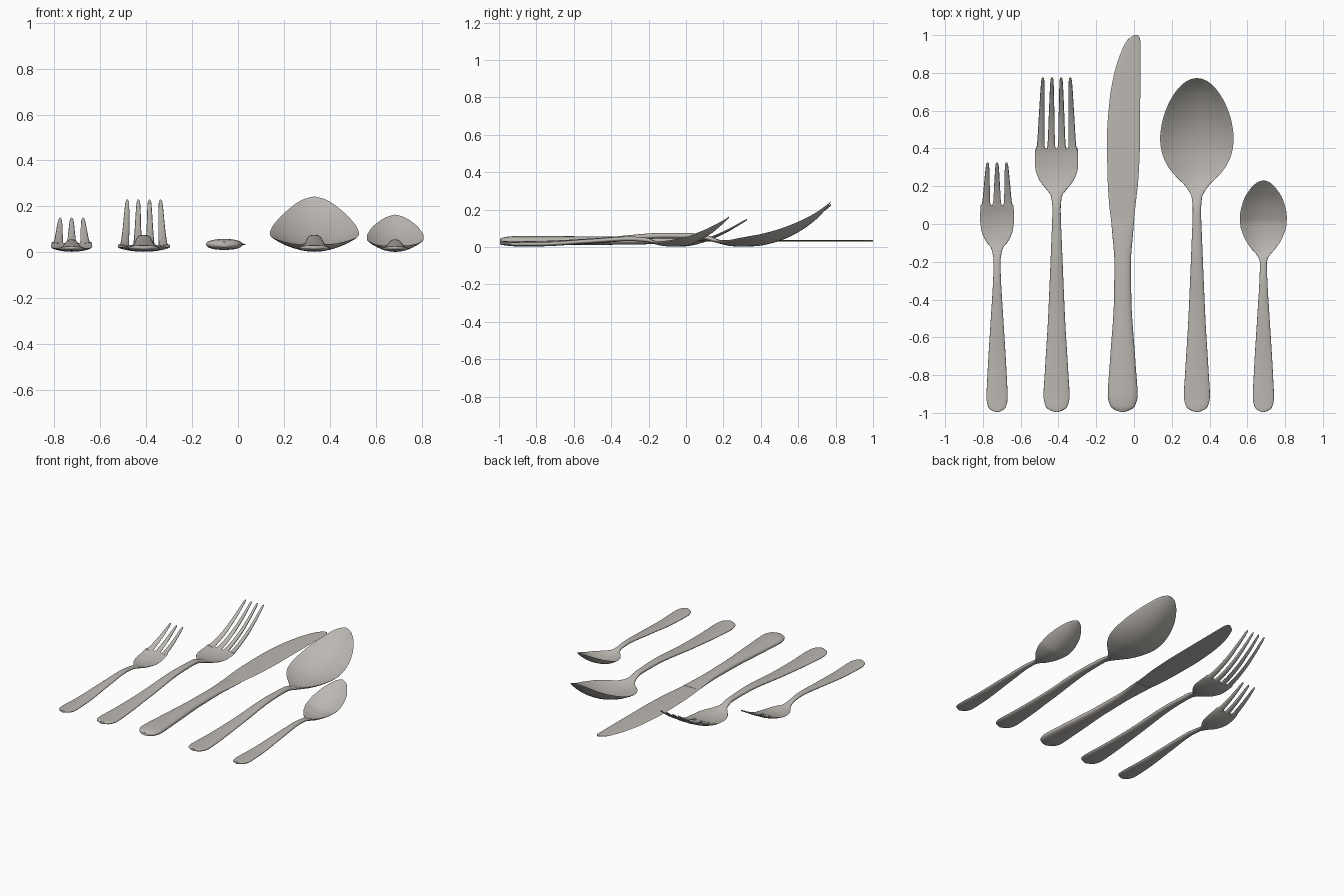
import bpy, bmesh, math

if "Cube" in bpy.data.objects:
    bpy.data.objects.remove(bpy.data.objects["Cube"])

steel = bpy.data.materials.new("brushed_steel")
steel.use_nodes = True
steel.diffuse_color = (0.50, 0.475, 0.445, 1)
steel.node_tree.nodes["Principled BSDF"].inputs["Base Color"].default_value = steel.diffuse_color


def interpolate(points, y):
    """Monotone cubic through (y, value) points."""
    count = len(points)
    if y <= points[0][0]:
        return points[0][1]
    if y >= points[-1][0]:
        return points[-1][1]
    secant = [(b[1] - a[1]) / (b[0] - a[0]) for a, b in zip(points, points[1:])]

    def slope(i):
        if i == 0 or i == count - 1:
            return secant[min(i, count - 2)]
        left, right = secant[i - 1], secant[i]
        return 2 * left * right / (left + right) if left * right > 0 else 0

    i = max(k for k in range(count - 1) if points[k][0] <= y)
    step = points[i + 1][0] - points[i][0]
    t = (y - points[i][0]) / step
    s = 1 - t
    return (points[i][1] * (1 + 2 * t) * s * s + points[i + 1][1] * (3 - 2 * t) * t * t
            + step * t * s * (slope(i) * s - slope(i + 1) * t))


def column(rows, index):
    return [(row[0], row[index]) for row in rows]


def half_width(rows, y):
    # Interpolating the square gives naturally round ends
    squared = [(row[0], row[1] ** 2) for row in rows]
    return math.sqrt(max(interpolate(squared, y), 1e-6))


def loft(bm, stations, sides):
    """Skin rings given as (y, centre x, half width, thickness, height function)."""
    rings = []
    for y, cx, w, thick, height in stations:
        ring = []
        for k in range(sides):
            a = math.tau * k / sides
            x = cx + w * math.cos(a)
            bulge = math.copysign(abs(math.sin(a)) ** 0.8, math.sin(a))
            ring.append(bm.verts.new((x, y, height(x) + thick / 2 * bulge)))
        rings.append(ring)
    for a, b in zip(rings, rings[1:]):
        for k in range(sides):
            n = (k + 1) % sides
            bm.faces.new((a[k], a[n], b[n], b[k]))
    bm.faces.new(rings[0][::-1])
    bm.faces.new(rings[-1])


def spaced(start, end, count):
    # Stations crowd together near both ends
    return [start + (end - start) * (1 - math.cos(math.pi * i / count)) / 2
            for i in range(count + 1)]


def surface(rows, cx, y):
    """Height of the dished middle sheet at this station."""
    w, z = half_width(rows, y), interpolate(column(rows, 2), y)
    dish = interpolate(column(rows, 4), y)
    return lambda x: z + dish * min(1, abs(x - cx) / w) ** 2


def add_body(bm, rows, cx, end, count=84, sides=32):
    stations = []
    for y in spaced(rows[0][0], end, count):
        stations.append((y, cx, half_width(rows, y), interpolate(column(rows, 3), y),
                         surface(rows, cx, y)))
    loft(bm, stations, sides)


def finish(name, bm):
    bmesh.ops.recalc_face_normals(bm, faces=bm.faces)
    mesh = bpy.data.meshes.new(name)
    bm.to_mesh(mesh)
    bm.free()
    mesh.materials.append(steel)
    obj = bpy.data.objects.new(name, mesh)
    bpy.context.collection.objects.link(obj)
    bpy.ops.object.select_all(action="DESELECT")
    obj.select_set(True)
    bpy.context.view_layer.objects.active = obj
    bpy.ops.object.shade_smooth_by_angle(angle=math.radians(40))


def make_spoon(name, cx, rows):
    bm = bmesh.new()
    add_body(bm, rows, cx, rows[-1][0])
    finish(name, bm)


def make_fork(name, cx, rows, root, tines):
    bm = bmesh.new()
    add_body(bm, rows, cx, root)
    tip = rows[-1][0]
    width = half_width(rows, root)
    pitch = 2 * width / tines
    # Tines start touching, part at rounded slots and taper to narrow tips
    taper = [(root - 0.012, pitch * 0.5), (root, pitch * 0.44), (root + 0.015, pitch * 0.36),
             ((root + tip) / 2, pitch * 0.26), (tip - 0.012, 0.008), (tip, 0.004)]
    for i in range(tines):
        offset = (i - (tines - 1) / 2) * pitch
        stations = []
        for y in spaced(root - 0.012, tip, 24):
            along = max(0, (y - root) / (tip - root))
            stations.append((y, cx + offset * (1 - 0.14 * along), interpolate(taper, y),
                             interpolate(column(rows, 3), y), surface(rows, cx, y)))
        loft(bm, stations, 12)
    finish(name, bm)


# Rows are: y, half width, height, thickness, dish depth
large_handle = [
    (-0.995, 0, 0.022, 0.016, 0), (-0.965, 0.058, 0.02, 0.022, 0),
    (-0.91, 0.069, 0.017, 0.026, 0), (-0.8, 0.063, 0.018, 0.028, 0),
    (-0.5, 0.045, 0.032, 0.028, 0), (-0.1, 0.028, 0.061, 0.03, 0),
    (0.08, 0.022, 0.057, 0.03, 0), (0.15, 0.029, 0.038, 0.024, 0)]
small_handle = [
    (-0.995, 0, 0.02, 0.014, 0), (-0.97, 0.046, 0.018, 0.018, 0),
    (-0.92, 0.056, 0.015, 0.022, 0), (-0.8, 0.051, 0.015, 0.023, 0),
    (-0.5, 0.033, 0.032, 0.024, 0), (-0.3, 0.021, 0.044, 0.024, 0),
    (-0.2, 0.018, 0.036, 0.022, 0)]

# Heads continue the handles
large_bowl = [
    (0.2, 0.06, 0.022, 0.016, 0.012), (0.24, 0.1, 0.012, 0.013, 0.026),
    (0.3, 0.151, 0.008, 0.012, 0.043), (0.38, 0.186, 0.011, 0.012, 0.054),
    (0.45, 0.195, 0.024, 0.012, 0.058), (0.53, 0.186, 0.05, 0.012, 0.057),
    (0.62, 0.158, 0.097, 0.012, 0.047), (0.7, 0.113, 0.157, 0.011, 0.03),
    (0.75, 0.064, 0.21, 0.01, 0.012), (0.772, 0, 0.239, 0.008, 0)]
small_bowl = [
    (-0.17, 0.03, 0.025, 0.018, 0.004), (-0.135, 0.06, 0.014, 0.013, 0.015),
    (-0.07, 0.102, 0.007, 0.011, 0.032), (0, 0.123, 0.011, 0.01, 0.042),
    (0.04, 0.124, 0.025, 0.01, 0.043), (0.12, 0.107, 0.067, 0.01, 0.034),
    (0.19, 0.066, 0.122, 0.009, 0.015), (0.23, 0, 0.16, 0.008, 0)]
large_prongs = [
    (0.19, 0.06, 0.024, 0.018, 0.004), (0.24, 0.095, 0.013, 0.016, 0.009),
    (0.3, 0.113, 0.009, 0.014, 0.013), (0.36, 0.114, 0.012, 0.014, 0.014),
    (0.42, 0.111, 0.024, 0.014, 0.013), (0.55, 0.103, 0.074, 0.014, 0.01),
    (0.68, 0.095, 0.153, 0.013, 0.006), (0.775, 0.09, 0.225, 0.01, 0)]
small_prongs = [
    (-0.13, 0.03, 0.018, 0.018, 0.002), (-0.09, 0.06, 0.01, 0.015, 0.007),
    (-0.03, 0.084, 0.008, 0.012, 0.01), (0.03, 0.09, 0.014, 0.012, 0.011),
    (0.1, 0.087, 0.033, 0.012, 0.01), (0.2, 0.079, 0.075, 0.012, 0.006),
    (0.325, 0.07, 0.146, 0.01, 0)]

make_fork("small_fork", -0.725, small_handle + small_prongs, 0.1, 3)
make_fork("large_fork", -0.41, large_handle + large_prongs, 0.4, 4)
make_spoon("large_spoon", 0.333, large_handle + large_bowl)
make_spoon("small_spoon", 0.685, small_handle + small_bowl)

# Knife handle
knife_handle = [
    (-0.995, 0, 0.034, 0.022, 0), (-0.965, 0.064, 0.034, 0.04, 0),
    (-0.91, 0.079, 0.034, 0.048, 0), (-0.75, 0.069, 0.034, 0.048, 0),
    (-0.4, 0.046, 0.034, 0.044, 0), (-0.2, 0.044, 0.034, 0.038, 0),
    (-0.05, 0.055, 0.034, 0.024, 0), (0.03, 0.062, 0.034, 0.013, 0)]
bm = bmesh.new()
add_body(bm, knife_handle, -0.06, 0.03)
finish("knife_handle", bm)

# Knife blade, outlined by y with its left and right edges
edges = [(-0.04, -0.112, -0.008), (0.1, -0.131, 0.008), (0.25, -0.14, 0.024),
         (0.45, -0.143, 0.032), (0.65, -0.13, 0.033), (0.8, -0.104, 0.034),
         (0.92, -0.064, 0.034), (0.975, -0.034, 0.033), (1, 0, 0.022)]
bm = bmesh.new()
stations = []
for y in spaced(-0.04, 1, 60):
    low, high = (interpolate(column(edges, k), y) for k in (1, 2))
    stations.append((y, (low + high) / 2, (high - low) / 2, 0.009, lambda x: 0.034))
loft(bm, stations, 24)
finish("knife_blade", bm)
